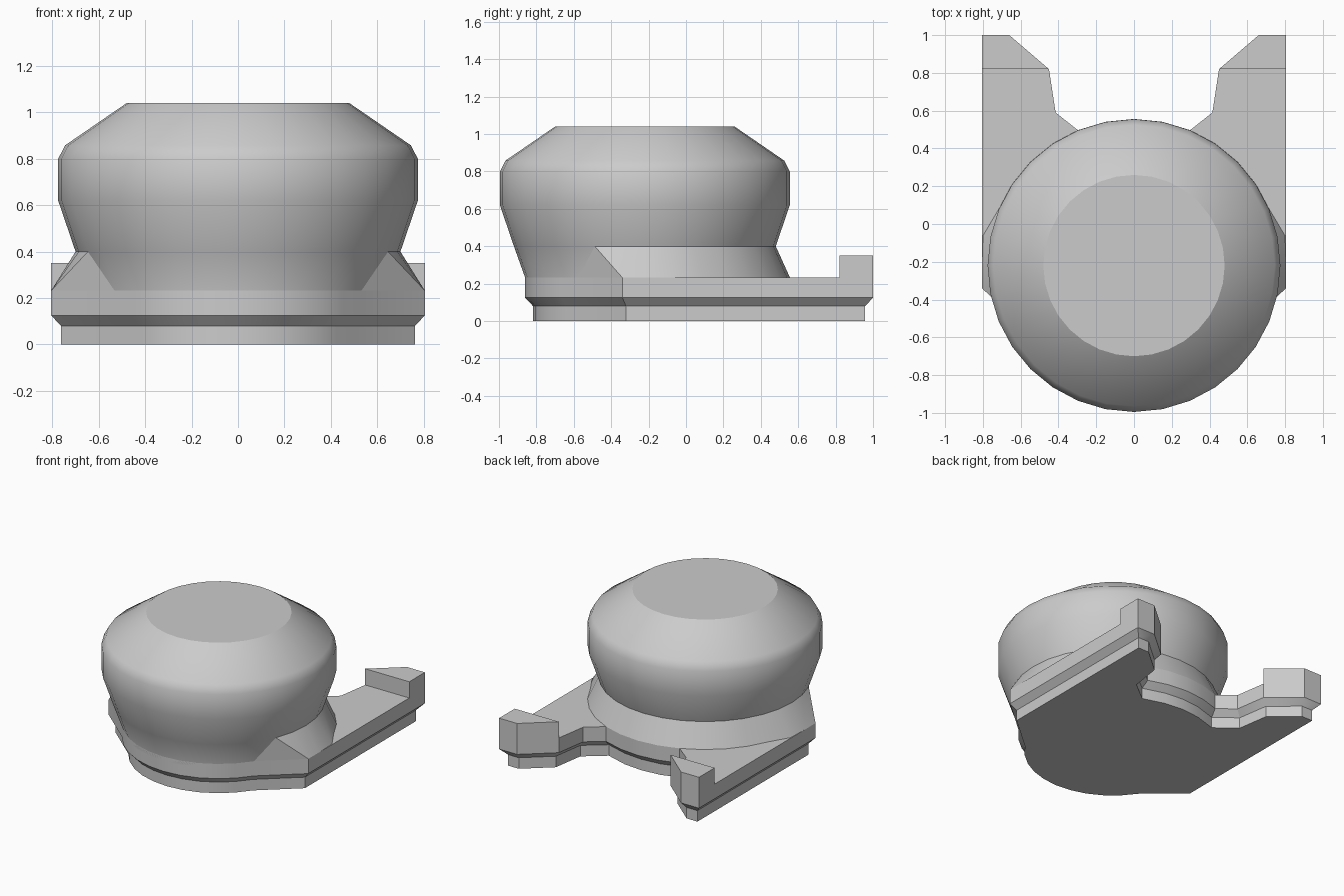
import bpy, bmesh, math
from mathutils import Vector

cube = bpy.data.objects.get("Cube")
if cube:
    bpy.data.objects.remove(cube)

grey = bpy.data.materials.new("plain grey")
grey.use_nodes = True
COLOUR = (0.6, 0.6, 0.6, 1)
grey.diffuse_color = COLOUR
grey.node_tree.nodes["Principled BSDF"].inputs["Base Color"].default_value = COLOUR

SIDES = 32
CY = -0.22          # centre of the round body
DECK = 0.232        # top of the base plate
HALF = 0.805        # half width of the base plate


def ring_point(i, r, z=0.0):
    a = 2 * math.pi * i / SIDES
    return Vector((r * math.cos(a), CY + r * math.sin(a), z))


def add_object(name, bm, angle=30):
    bmesh.ops.recalc_face_normals(bm, faces=bm.faces[:])
    mesh = bpy.data.meshes.new(name)
    bm.to_mesh(mesh)
    bm.free()
    mesh.materials.append(grey)
    obj = bpy.data.objects.new(name, mesh)
    bpy.context.collection.objects.link(obj)
    bpy.ops.object.select_all(action='DESELECT')
    obj.select_set(True)
    bpy.context.view_layer.objects.active = obj
    bpy.ops.object.shade_smooth_by_angle(angle=math.radians(angle))
    return obj


def loft(bm, loops):
    """Skin a stack of closed loops and cap both ends."""
    rows = [[bm.verts.new(p) for p in loop] for loop in loops]
    n = len(rows[0])
    for a, b in zip(rows, rows[1:]):
        for i in range(n):
            j = (i + 1) % n
            bm.faces.new((a[i], a[j], b[j], b[i]))
    bm.faces.new(rows[0][::-1])
    bm.faces.new(rows[-1])


def inset(points, d):
    """Mitred inward offset of a counter-clockwise outline."""
    out = []
    for i, p in enumerate(points):
        e1 = (p - points[i - 1]).normalized()
        e2 = (points[(i + 1) % len(points)] - p).normalized()
        n1, n2 = Vector((-e1.y, e1.x, 0)), Vector((-e2.y, e2.x, 0))
        out.append(p + (n1 + n2) * d / (1 + n1.dot(n2)))
    return out


def at_height(points, z):
    return [Vector((p.x, p.y, z)) for p in points]


# Base plate: round front, two rear arms, recessed foot
corner = Vector((HALF, -0.34, 0))
arm = [Vector((x, y, 0)) for x, y in
       ((HALF, 1), (0.66, 1), (0.45, 0.82), (0.415, 0.59))]
half = [ring_point(i, 0.64) for i in range(-7, -2)] + [corner] + arm
half += [ring_point(i, 0.776) for i in (6, 7)]
mirrored = [Vector((-p.x, p.y, 0)) for p in reversed(half)]
outline = [ring_point(-8, 0.64)] + half + [ring_point(8, 0.776)] + mirrored
foot = inset(outline, 0.042)
bm = bmesh.new()
loft(bm, [at_height(foot, 0), at_height(foot, 0.08),
          at_height(outline, 0.125), at_height(outline, DECK)])
add_object("base_plate", bm)

# Raised stops at the ends of the arms
for side, label in ((1, "left"), (-1, "right")):
    shape = [Vector((side * x, y, 0)) for x, y in
             ((0.45, 0.82), (HALF, 0.82), (HALF, 1), (0.66, 1))]
    bm = bmesh.new()
    loft(bm, [at_height(shape, DECK - 0.01), at_height(shape, 0.35)])
    add_object(label + "_arm_stop", bm)

# Round body, turned from a profile
profile = [(0.64, 0.2), (0.64, DECK), (0.70, 0.4), (0.775, 0.62),
           (0.775, 0.8), (0.745, 0.858), (0.48, 1.04)]
bm = bmesh.new()
loft(bm, [[ring_point(i, r, z) for i in range(SIDES)] for r, z in profile])
body = add_object("round_body", bm, 40)
cap = max(body.data.polygons, key=lambda p: p.center.z)
cap.use_smooth = False
for e in body.data.edges:
    if all(v in cap.vertices for v in e.vertices):
        e.use_edge_sharp = True

# Flared skirt around the back, ending in a wedge on each side
bm = bmesh.new()
tops = [bm.verts.new(ring_point(i, 0.70, 0.4)) for i in range(-2, 19)]
lows = []
for i in range(-1, 18):
    if i in (-1, 17):
        p = Vector((HALF, -0.34, DECK))
        p.x *= 1 if i < 0 else -1
    else:
        p = ring_point(i, 0.815 if i in (0, 1, 15, 16) else 0.776, DECK)
        p.x = max(-HALF, min(HALF, p.x))
    lows.append(bm.verts.new(p))
for i in range(len(lows) - 1):
    bm.faces.new((lows[i], lows[i + 1], tops[i + 2], tops[i + 1]))
for low, top, nxt, i in ((lows[0], tops[0], tops[1], -3),
                         (lows[-1], tops[-1], tops[-2], 19)):
    bm.faces.new((low, nxt, top))
    bm.faces.new((low, top, bm.verts.new(ring_point(i, 0.64, DECK))))
add_object("rear_skirt", bm)
